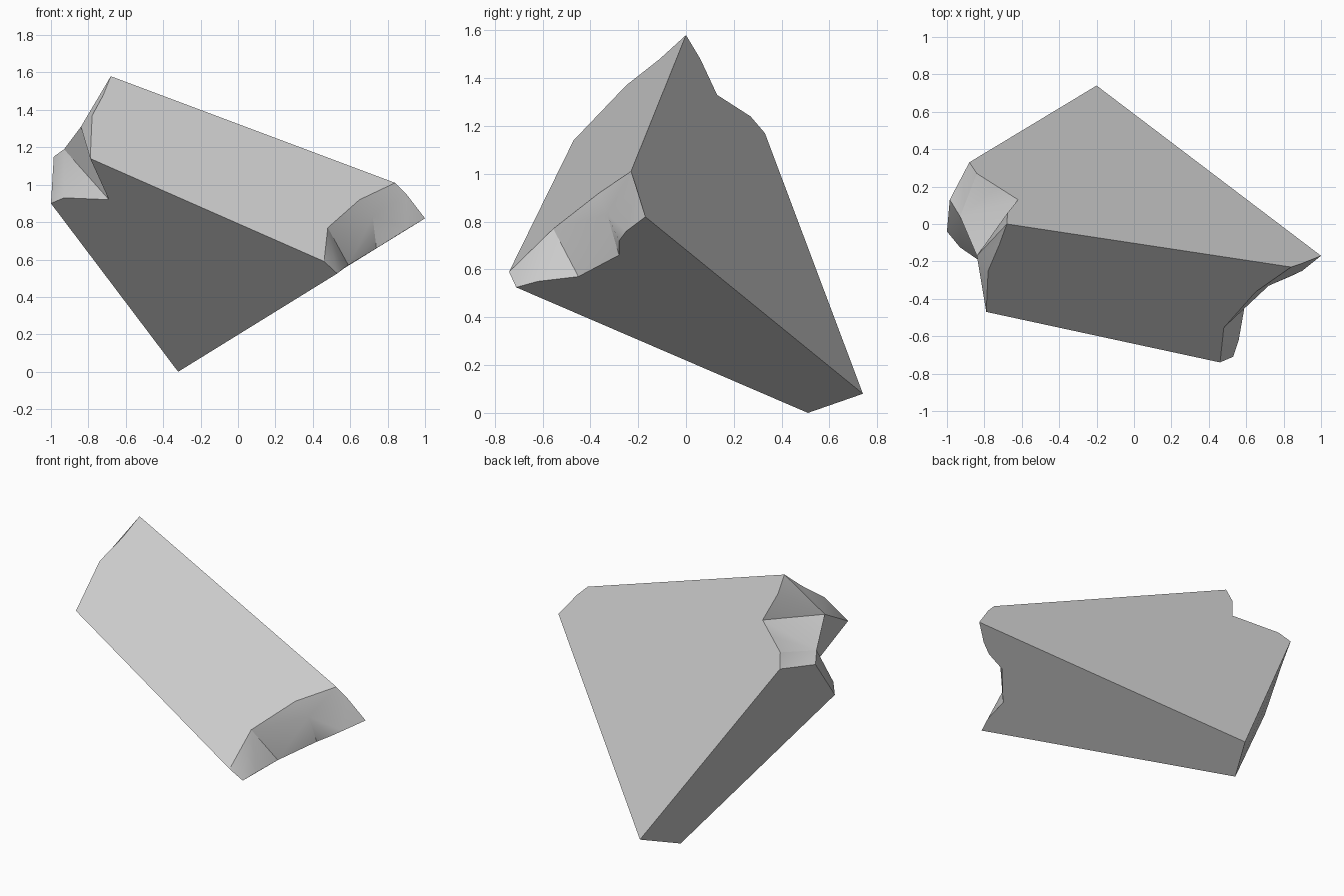
import bpy
import bmesh

cube = bpy.data.objects.get("Cube")
if cube:
    bpy.data.objects.remove(cube, do_unlink=True)

bm = bmesh.new()


def path(*points):
    """Make a chain of vertices from a few points."""
    return [bm.verts.new(p) for p in points]


def flat_face(*chains):
    """Join chains end to end into one flat side of the block."""
    loop = []
    for chain in chains:
        loop.extend(chain)
    bm.faces.new(loop)


def fan(centre, rim):
    """Fill a broken surface with facets around one point."""
    for first, second in zip(rim, rim[1:]):
        bm.faces.new((centre, first, second))


# Sound corners of the block
bottom_tip, back_tip = path((-.32, .51, 0), (-.2, .74, .08))

# Chipped edges around the left break
peak, left_corner = path((-.68, 0, 1.58), (-.79, -.47, 1.14))
left_upper = [peak, *path((-.72, -.11, 1.48), (-.78, -.25, 1.37)), left_corner]
left_back = [peak, *path((-.676, .06, 1.48), (-.62, .13, 1.33),
                         (-.73, .2, 1.285), (-.84, .27, 1.24), (-.88, .33, 1.17))]
left_lower = [left_corner, *path((-.69, -.29, .92), (-.93, -.125, .93), (-1, -.04, .9))]
left_side = [left_lower[-1], *path((-.985, .13, 1.15)), left_back[-1]]
overhang, ledge = path((-.84, -.17, 1.31), (-.93, .04, 1.19))

# Chipped edges around the right break
right_upper = path((.46, -.74, .59), (.48, -.555, .77), (.65, -.363, .92), (.84, -.23, 1.01))
right_back = [right_upper[-1], *path((.9, -.21, .95), (1, -.17, .82))]
right_lower = [right_back[-1], *path((.9, -.25, .76), (.836, -.28, .72), (.74, -.28, .66),
                                     (.59, -.45, .57), (.56, -.62, .55), (.53, -.71, .525))]
hollow, = path((.72, -.33, .83))

# Five flat sides of the block
flat_face(left_upper, right_upper)
flat_face(left_back, [back_tip], right_back[::-1])
flat_face(left_lower, [bottom_tip, right_lower[-1], right_upper[0]])
flat_face(left_side, [back_tip, bottom_tip])
flat_face(right_lower, [bottom_tip, back_tip])

# Left break: an overhanging upper piece above a ledge
notch = left_back[2]
fan(overhang, [left_back[1], *left_upper, left_lower[1], ledge, notch, left_back[1]])
fan(ledge, left_back[2:] + left_side[-2::-1] + left_lower[-2:0:-1])

# Right break: one hollow with chipped corners
fan(hollow, right_upper[:0:-1] + right_lower[4:0:-1] + [right_back[1], right_back[0]])
fan(right_upper[1], [right_upper[0], *right_lower[:3:-1]])
bm.faces.new((right_back[1], right_lower[1], right_lower[0]))

bmesh.ops.recalc_face_normals(bm, faces=bm.faces)

mesh = bpy.data.meshes.new("broken_block")
bm.to_mesh(mesh)
bm.free()
block = bpy.data.objects.new("broken_block", mesh)
bpy.context.collection.objects.link(block)

# Plain grey stone
stone = bpy.data.materials.new("grey_stone")
stone.use_nodes = True
colour = (.6, .6, .6, 1)
stone.diffuse_color = colour
stone.node_tree.nodes["Principled BSDF"].inputs["Base Color"].default_value = colour
mesh.materials.append(stone)

bpy.ops.object.select_all(action="DESELECT")
block.select_set(True)
bpy.context.view_layer.objects.active = block
bpy.ops.object.shade_smooth_by_angle()
